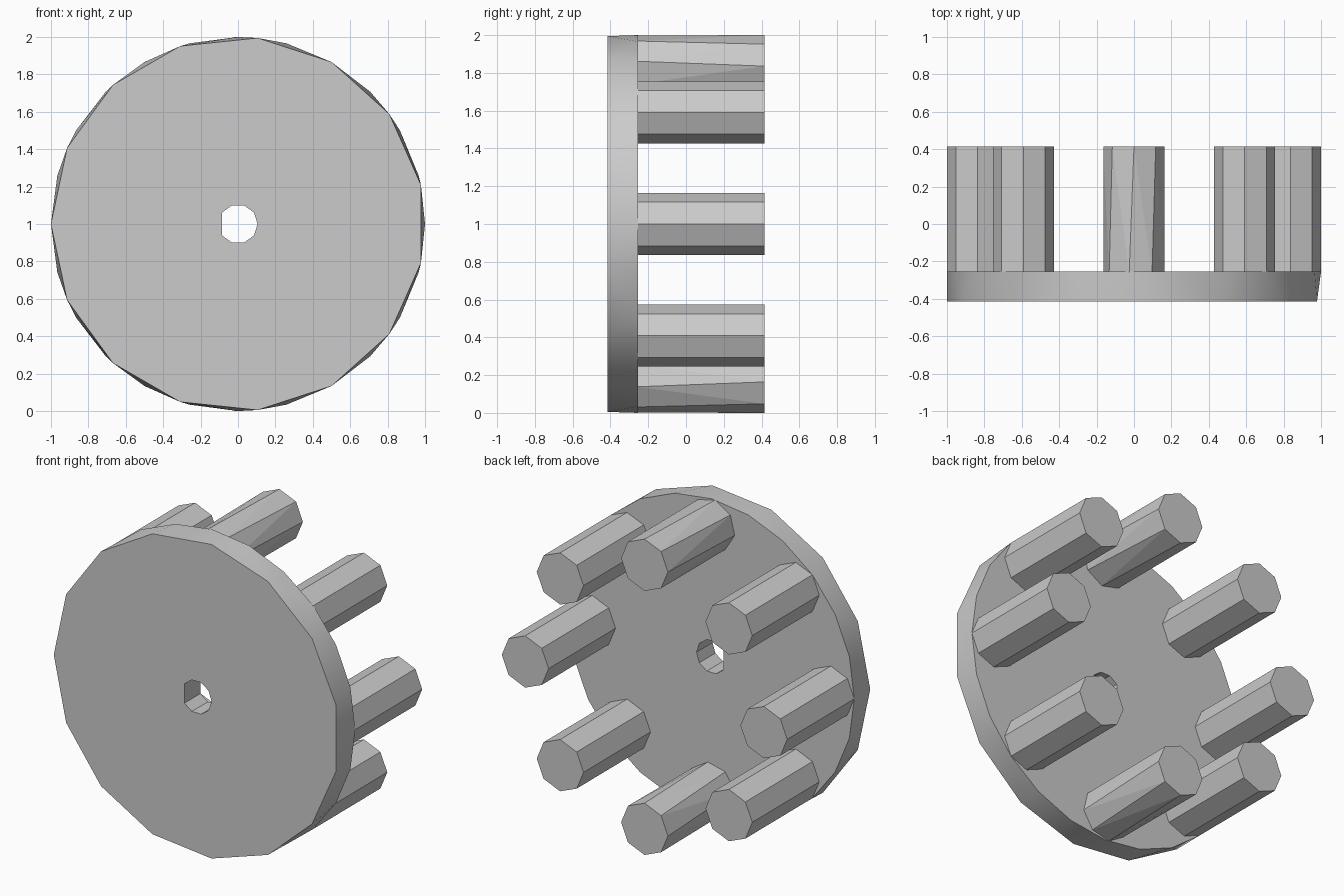
import bpy, bmesh
from math import cos, sin, radians

if "Cube" in bpy.data.objects:
    bpy.data.objects.remove(bpy.data.objects["Cube"])

grey = bpy.data.materials.new("plain grey")
grey.use_nodes = True
colour = (0.6, 0.6, 0.6, 1)
grey.diffuse_color = colour
grey.node_tree.nodes["Principled BSDF"].inputs["Base Color"].default_value = colour

FRONT, BACK, TIP = -0.415, -0.255, 0.415
PIN_RADIUS, PIN_ORBIT = 0.164, 0.836


def ring(angles, radius, y, x=0, z=1):
    """Points around the y axis, at angles in degrees."""
    return [(x + radius * cos(radians(a)), y, z + radius * sin(radians(a)))
            for a in angles]


def hull(name, points):
    """Convex solid through the points, with flat faces merged."""
    bm = bmesh.new()
    for p in points:
        bm.verts.new(p)
    bmesh.ops.convex_hull(bm, input=bm.verts[:])
    bmesh.ops.dissolve_limit(bm, angle_limit=radians(0.5),
                             verts=bm.verts[:], edges=bm.edges[:])
    bmesh.ops.recalc_face_normals(bm, faces=bm.faces[:])
    mesh = bpy.data.meshes.new(name)
    bm.to_mesh(mesh)
    bm.free()
    mesh.materials.append(grey)
    obj = bpy.data.objects.new(name, mesh)
    bpy.context.collection.objects.link(obj)
    return obj


def activate(obj):
    bpy.ops.object.select_all(action="DESELECT")
    obj.select_set(True)
    bpy.context.view_layer.objects.active = obj


# Disc: coarse rim at the front, finer rim at the back
disc = hull("disc", ring(range(12, 372, 24), 1, FRONT)
            + ring(range(0, 360, 15), 1, BACK))

# Centre hole: ten sides with one corner cut straight
cutter = hull("hole_cutter", [p for y in (FRONT - 0.1, BACK + 0.1)
              for p in ring([a for a in range(0, 360, 36) if a != 180], 0.105, y)])
cutter.hide_render = True
cut = disc.modifiers.new("centre hole", "BOOLEAN")
cut.operation = "DIFFERENCE"
cut.solver = "EXACT"
cut.object = cutter
activate(disc)
bpy.ops.object.modifier_apply(modifier=cut.name)
bpy.data.objects.remove(cutter)
bpy.ops.object.shade_smooth_by_angle(angle=radians(30))

# Ring of eight pins; the top and bottom ones twist slightly at the root
for i in range(8):
    turn = i * 45
    x, z = PIN_ORBIT * cos(radians(turn)), 1 + PIN_ORBIT * sin(radians(turn))
    twist = {90: 9, 270: -9}.get(turn, 0)
    sides = range(0, 360, 45)
    hull(f"pin_{i + 1}",
         ring([a + twist for a in sides], PIN_RADIUS, BACK - 0.005, x, z)
         + ring(sides, PIN_RADIUS, TIP, x, z))
